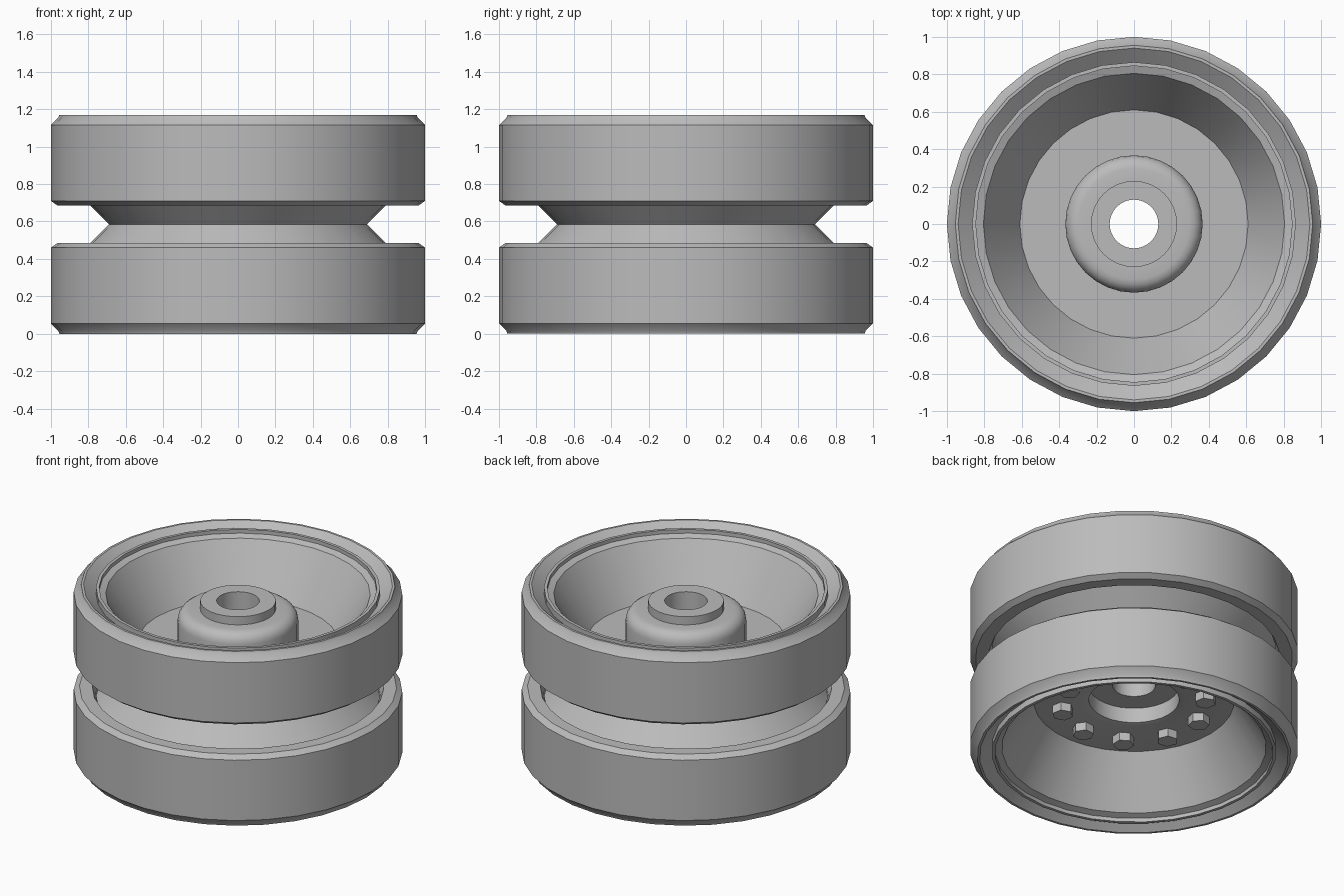
import bpy, bmesh, math
from mathutils import Matrix

cube = bpy.data.objects.get("Cube")
if cube:
    bpy.data.objects.remove(cube)

HEIGHT = 1.17
SIDES = 32

steel = bpy.data.materials.new("plain_grey")
steel.use_nodes = True
grey = (0.5, 0.5, 0.5, 1)
steel.diffuse_color = grey
steel.node_tree.nodes["Principled BSDF"].inputs["Base Color"].default_value = grey


def finish(name, bm, smooth=True):
    bmesh.ops.recalc_face_normals(bm, faces=bm.faces)
    mesh = bpy.data.meshes.new(name)
    bm.to_mesh(mesh)
    bm.free()
    mesh.materials.append(steel)
    obj = bpy.data.objects.new(name, mesh)
    bpy.context.collection.objects.link(obj)
    if smooth:
        bpy.ops.object.select_all(action='DESELECT')
        obj.select_set(True)
        bpy.context.view_layer.objects.active = obj
        bpy.ops.object.shade_smooth_by_angle(angle=math.radians(30))
    return obj


def lathe(name, profile):
    """Revolve a closed (radius, height) outline around z."""
    bm = bmesh.new()
    rings = []
    for r, z in profile:
        rings.append([bm.verts.new((r * math.cos(a), r * math.sin(a), z))
                      for a in (math.tau * i / SIDES for i in range(SIDES))])
    for k, ring in enumerate(rings):
        nxt = rings[(k + 1) % len(rings)]
        for i in range(SIDES):
            j = (i + 1) % SIDES
            bm.faces.new((ring[i], ring[j], nxt[j], nxt[i]))
    return finish(name, bm)


def flip(profile):
    return [(r, HEIGHT - z) for r, z in reversed(profile)]


# Wheel body: recessed underside, dished rim on both sides, hub on top
recess = [(0.13, 0.49), (0.275, 0.49), (0.275, 0.39), (0.32, 0.38)]
rim = [(0.61, 0.38), (0.805, 0.06), (0.845, 0.045), (0.845, 0.02),
       (0.865, 0.02), (0.865, 0.41)]
waist = [(0.69, HEIGHT / 2)]
hub = [(0.367, 0.79), (0.367, 0.94)]
hub += [(0.297 + 0.07 * math.cos(a), 0.94 + 0.07 * math.sin(a))
        for a in (math.radians(d) for d in (22.5, 45, 67.5, 90))]
hub += [(0.23, 1.01), (0.23, 1.065), (0.13, 1.065)]
lathe("wheel_body", recess + rim + waist + flip(rim) + hub)

# Tyres: chamfered bands around each half of the rim
tyre = [(0.94, 0), (0.955, 0), (0.96, 0.015), (1.0, 0.055), (1.0, 0.46),
        (0.965, 0.485), (0.887, 0.485), (0.865, 0.44), (0.865, 0.06)]
lathe("lower_tyre", tyre)
lathe("upper_tyre", flip(tyre))

# Hex bolts on the underside
bm = bmesh.new()
for i in range(10):
    turn = Matrix.Rotation(math.radians(22.5 + 36 * i), 4, 'Z')
    place = turn @ Matrix.Translation((0.44, 0, 0.355))
    bmesh.ops.create_cone(bm, cap_ends=True, segments=6, radius1=0.065,
                          radius2=0.065, depth=0.06, matrix=place)
finish("hex_bolts", bm, smooth=False)
